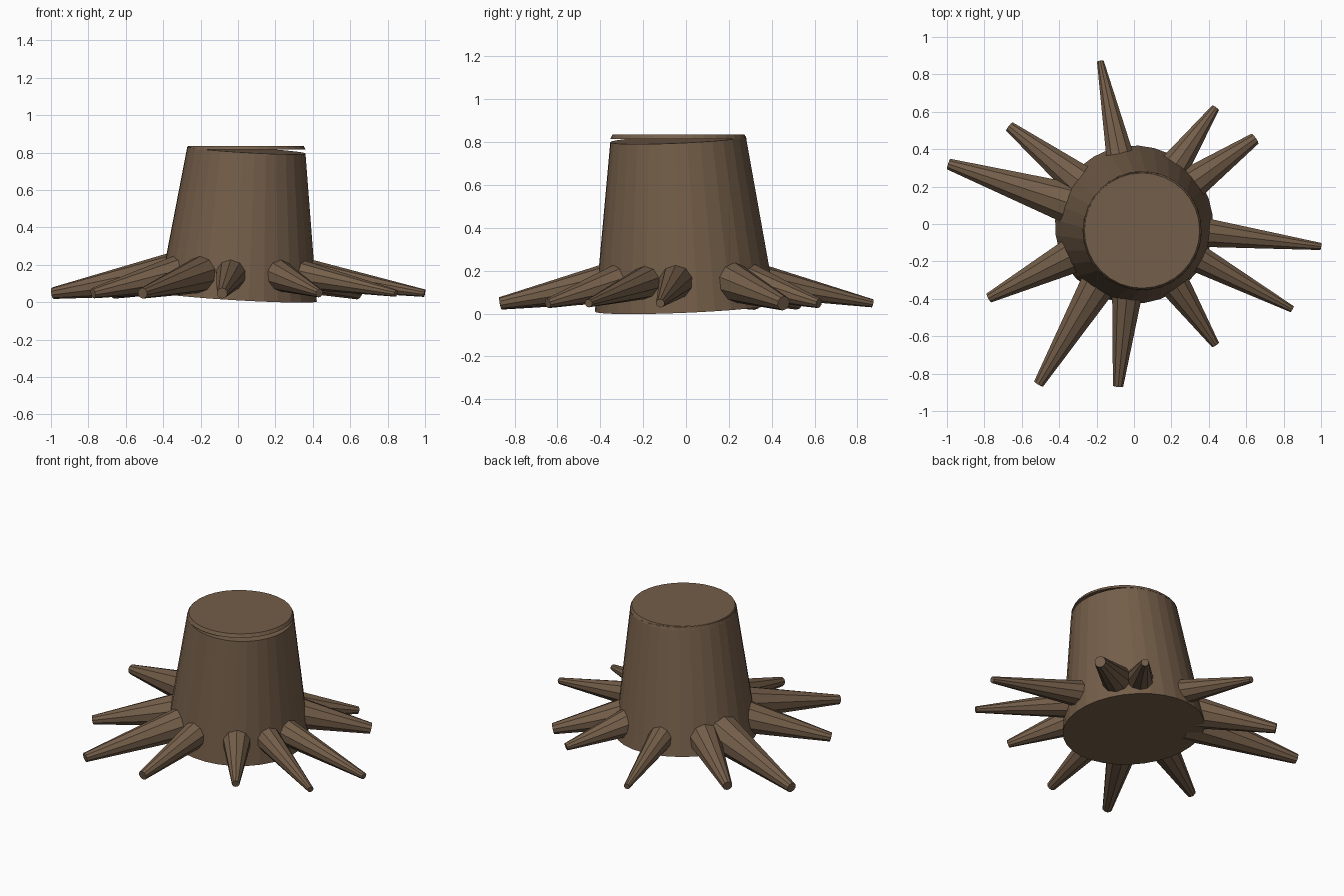
import bpy, math
from mathutils import Vector

bark = bpy.data.materials.new("bark_brown")
bark.diffuse_color = (0.175, 0.112, 0.067, 1)


def tapered(name, start, end, r1, r2, sides):
    """Closed, flat-shaded cone section running from start to end."""
    a, b = Vector(start), Vector(end)
    d = b - a
    bpy.ops.mesh.primitive_cone_add(vertices=sides, radius1=r1, radius2=r2,
                                    depth=d.length, location=(a + b) / 2)
    o = bpy.context.object
    o.name = name
    o.rotation_euler = d.to_track_quat('Z', 'Y').to_euler()
    o.data.materials.append(bark)
    return o


# Slightly leaning trunk
tapered("trunk", (0, -0.003, 0.028), (0.045, -0.037, 0.813), 0.423, 0.317, 32)

# Level cut top, resting on the leaning trunk
tapered("cut_top", (0.043, -0.035, 0.815), (0.043, -0.035, 0.836), 0.318, 0.308, 32)

# Roots: tip x, tip y, tip radius, radius where it leaves the trunk
roots = [
    (-0.18, 0.87, 0.019, 0.080),
    (0.435, 0.62, 0.023, 0.090),
    (0.645, 0.455, 0.034, 0.098),
    (0.998, -0.12, 0.020, 0.085),
    (0.845, -0.455, 0.019, 0.083),
    (0.435, -0.645, 0.023, 0.093),
    (-0.085, -0.866, 0.029, 0.088),
    (-0.51, -0.855, 0.029, 0.103),
    (-0.775, -0.395, 0.028, 0.103),
    (-0.99, 0.32, 0.031, 0.118),
    (-0.665, 0.52, 0.030, 0.100),
]
for i, (x, y, r_tip, r_base) in enumerate(roots):
    out = Vector((x, y, 0)).normalized()
    start = out * 0.34 + Vector((0, 0, 0.155))
    tapered(f"root_{i + 1}", start, (x, y, 0.048), r_base, r_tip, 10)
